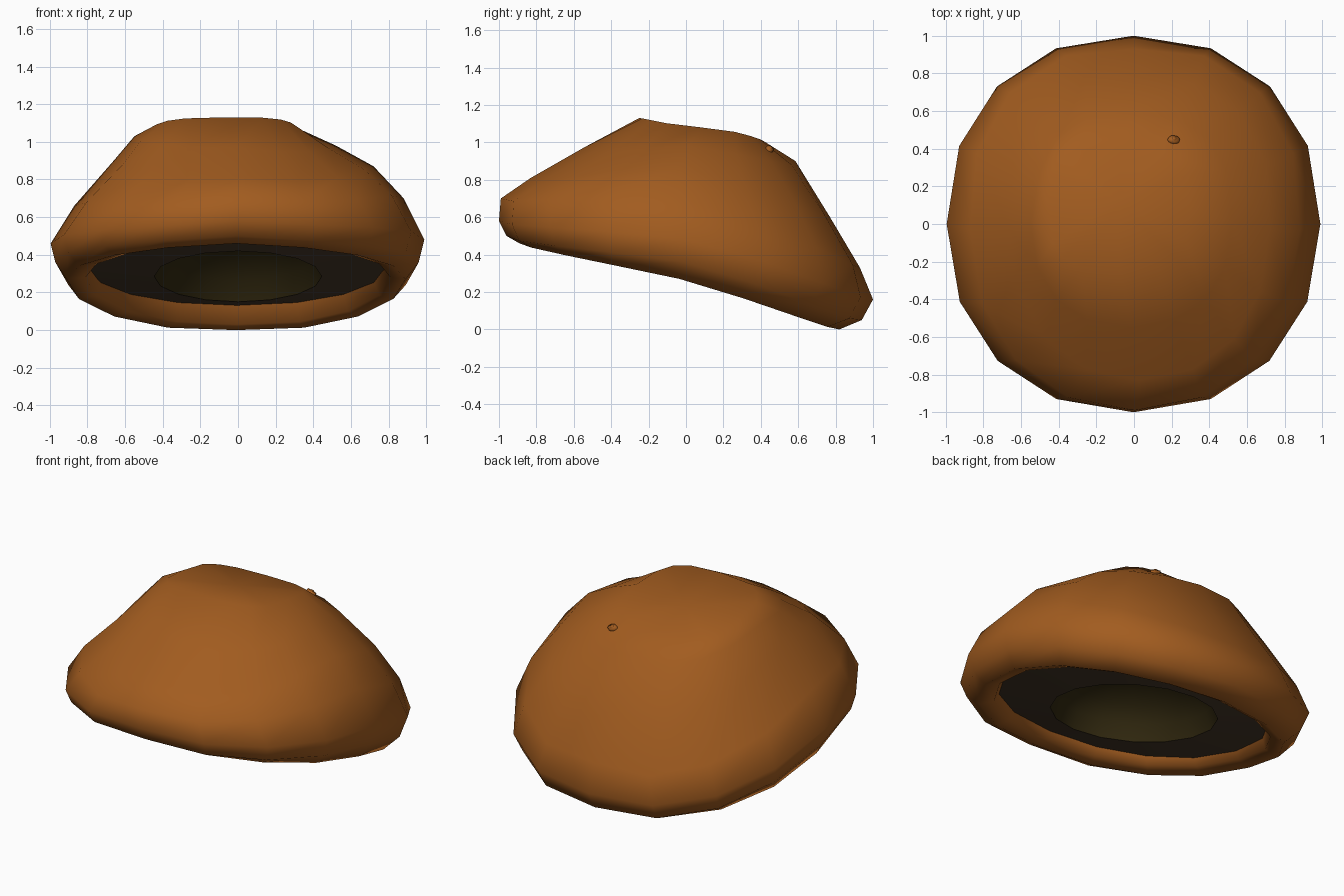
import bpy, bmesh, math
from mathutils import Vector, Matrix

if "Cube" in bpy.data.objects:
    bpy.data.objects.remove(bpy.data.objects["Cube"])

SIDES = 16


def material(name, rgb):
    m = bpy.data.materials.new(name)
    m.diffuse_color = (*rgb, 1)
    m.use_nodes = True
    m.node_tree.nodes["Principled BSDF"].inputs["Base Color"].default_value = m.diffuse_color
    return m


brown = material("warm brown", (0.36, 0.107, 0.014))
dark = material("dark lining", (0.067, 0.043, 0.024))
olive = material("dark olive", (0.029, 0.02, 0.0045))


def finish(name, bm, mat):
    me = bpy.data.meshes.new(name)
    bm.to_mesh(me)
    bm.free()
    me.materials.append(mat)
    for p in me.polygons:
        p.use_smooth = True
    ob = bpy.data.objects.new(name, me)
    bpy.context.collection.objects.link(ob)
    return ob


def ring(bm, left, right, front, back, power=.93, bulge=0, sag=0):
    """Closed loop through four cardinal points: (x,z) left/right, (y,z) front/back.
    power < 1 squares the loop, bulge fills the back corners, sag lowers all corners."""
    (xl, zl), (xr, zr), (yf, zf), (yb, zb) = left, right, front, back
    verts = []
    for i in range(SIDES):
        a = 2 * math.pi * i / SIDES
        c, s = math.cos(a), math.sin(a)
        grow = 1 + bulge * 2 * max(0, s) * abs(c)
        px = math.copysign(abs(c) ** power, c) * grow
        py = math.copysign(abs(s) ** power, s) * grow
        x = (xl + xr) / 2 + (xr - xl) / 2 * px
        y = (yf + yb) / 2 + (yb - yf) / 2 * py
        z = ((zl + zr + zf + zb) / 4 + (zr - zl) / 2 * c + (zb - zf) / 2 * s
             + (zl + zr - zf - zb) / 4 * math.cos(2 * a) - sag * abs(2 * c * s))
        verts.append(bm.verts.new((x, y, z)))
    return verts


def bridge(bm, loops):
    for lo, hi in zip(loops, loops[1:]):
        for i in range(SIDES):
            j = (i + 1) % SIDES
            bm.faces.new((lo[i], lo[j], hi[j], hi[i]))


def fan(bm, loop, tip):
    for i in range(SIDES):
        bm.faces.new((loop[i], loop[(i + 1) % SIDES], tip))


# Cap shell: inner lip, rolled rim, slanted sides, flattened crown
bm = bmesh.new()
loops = [ring(bm, *r) for r in (
    ((-.78, .34), (.77, .34), (-.77, .51), (.75, .15)),
    ((-.81, .28), (.81, .28), (-.80, .465), (.77, .03), .95, 0, .01),
    ((-.91, .27), (.89, .27), (-.89, .46), (.82, 0), .95, 0, .015),
    ((-.97, .36), (.96, .36), (-.96, .50), (.94, .05), .93, 0, .03),
    ((-.995, .46), (.99, .48), (-1, .58), (1, .16), .92, .005, .03),
    ((-.87, .66), (.88, .70), (-.99, .70), (.93, .33), .94, .05, .045),
    ((-.66, .90), (.72, .87), (-.83, .81), (.77, .60), .93, .07, .045),
    ((-.55, 1.03), (.52, .98), (-.55, .97), (.585, .90), .87, .04, .03),
    ((-.45, 1.07), (.30, 1.08), (-.25, 1.13), (.41, 1.01), .62),
)]
bridge(bm, loops)
fan(bm, loops[-1], bm.verts.new((-.08, .12, 1.055)))
cap = finish("cap_shell", bm, brown)


def opening(bm, scale=1, rise=0):
    """Oval loop of the head opening, shrunk and raised for the bowl levels."""
    rx, ry = .445 * scale, .55 * scale
    z = .285 + rise
    tilt = .245 * ry
    return ring(bm, (-rx, z), (rx, z), (-ry, z + tilt), (ry, z - tilt), 1)


# Lining that dips gently from the rim to the opening
bm = bmesh.new()
outer = ring(bm, (-.79, .325), (.78, .325), (-.78, .51), (.765, .13))
bridge(bm, [opening(bm), outer])
bm.normal_update()
bmesh.ops.reverse_faces(bm, faces=[f for f in bm.faces if f.normal.z > 0])
finish("underside_lining", bm, dark)

# Hollow bowl above the opening
bm = bmesh.new()
levels = [math.radians(a) for a in (0, 20, 40, 60, 75)]
bowl = [opening(bm, math.cos(a), .32 * math.sin(a)) for a in levels]
bridge(bm, bowl)
fan(bm, bowl[-1], bm.verts.new((0, 0, .605)))
bmesh.ops.reverse_faces(bm, faces=bm.faces[:])
finish("inner_bowl", bm, olive)

# Tiny button resting on the crown
bpy.context.view_layer.update()
hit, pos, normal, _ = cap.ray_cast(Vector((.21, .445, 3)), Vector((0, 0, -1)))
bm = bmesh.new()
turn = Vector((0, 0, 1)).rotation_difference(normal).to_matrix().to_4x4()
align = Matrix.Translation(pos) @ turn
for sx, sy, h in ((.036, .024, .03), (.014, .012, .04)):
    bmesh.ops.create_cone(bm, cap_ends=True, segments=12, radius1=1, radius2=.85, depth=1,
                          matrix=align @ Matrix.Diagonal((sx, sy, h, 1)))
finish("crown_button", bm, brown)
